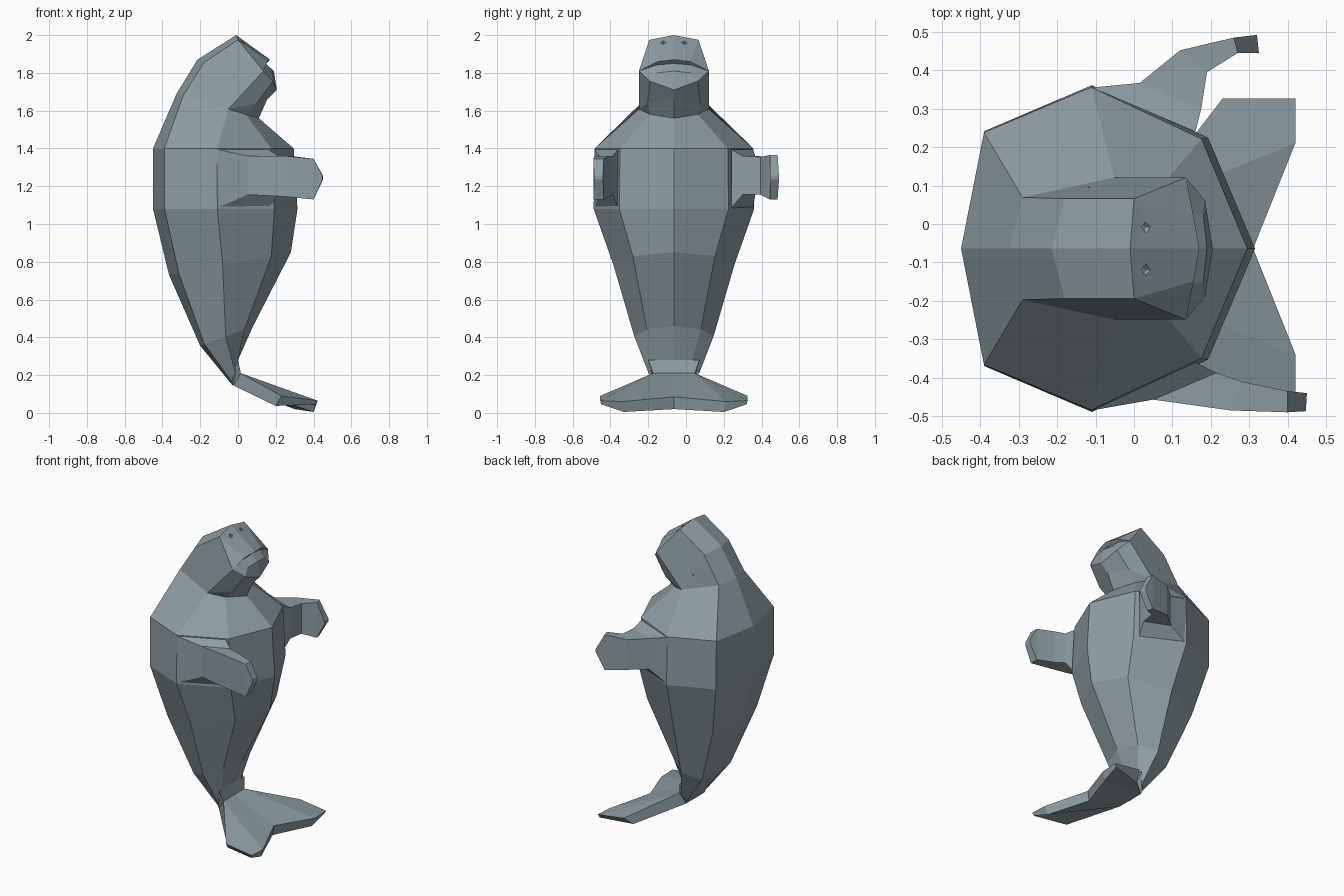
import bpy, bmesh
from mathutils import Vector

if "Cube" in bpy.data.objects:
    bpy.data.objects.remove(bpy.data.objects["Cube"])

MID = -.064  # y of the animal's symmetry plane


def material(name, rgb):
    mat = bpy.data.materials.new(name)
    mat.use_nodes = True
    mat.diffuse_color = (*rgb, 1)
    mat.node_tree.nodes["Principled BSDF"].inputs["Base Color"].default_value = (*rgb, 1)
    return mat


skin = material("grey_blue_skin", (.27, .335, .365))


def make(name, bm, y=0, mirror=False):
    """Turn a bmesh into a flat shaded object, mirrored across y when asked."""
    if mirror:
        geom = bm.verts[:] + bm.edges[:] + bm.faces[:]
        copy = bmesh.ops.duplicate(bm, geom=geom)["geom"]
        for v in copy:
            if isinstance(v, bmesh.types.BMVert):
                v.co.y = -v.co.y
        bmesh.ops.remove_doubles(bm, verts=bm.verts, dist=.0005)
    bmesh.ops.recalc_face_normals(bm, faces=bm.faces)
    mesh = bpy.data.meshes.new(name)
    bm.to_mesh(mesh)
    bm.free()
    mesh.materials.append(skin)
    obj = bpy.data.objects.new(name, mesh)
    obj.location.y = y
    bpy.context.collection.objects.link(obj)
    return obj


def skin_rings(bm, rings, closed):
    for a, b in zip(rings, rings[1:]):
        n = len(a)
        for i in range(n if closed else n - 1):
            j = (i + 1) % n
            bm.faces.new((a[i], a[j], b[j], b[i]))


# Body: half rings from back to belly, each from its two centre points
bm = bmesh.new()


def half_ring(back, front, width, side):
    back, front = (Vector((p[0], 0, p[1])) for p in (back, front))
    steps = ((0, 0), (.08, .72), (side, 1), (.84, .68), (1, 0))
    return [bm.verts.new(back.lerp(front, t) + Vector((0, h * width, 0))) for t, h in steps]


rings = [
    half_ring((-.325, 1.69), (.11, 1.56), .185, .63),
    half_ring((-.45, 1.4), (.295, 1.4), .42, .455),
    half_ring((-.45, 1.08), (.315, 1.08), .425, .445),
    half_ring((-.365, .73), (.28, .85), .32, .44),
    half_ring((-.2, .355), (.08, .46), .21, .48),
    half_ring((-.028, .145), (0, .28), .135, .5),
]
skin_rings(bm, rings, False)
bm.faces.new(rings[-1])

# Head: grows out of the neck ring, with an overhanging lip and a jaw
points = {
    "nape": (-.215, 0, 1.87), "nape_side": (-.18, .13, 1.855),
    "crown": (-.01, 0, 2), "crown_side": (0, .13, 1.975),
    "lip": (.17, 0, 1.87), "lip_side": (.155, .085, 1.86),
    "corner": (.135, .185, 1.81),
    "mouth": (.145, 0, 1.85), "mouth_side": (.14, .09, 1.842),
    "jaw": (.19, 0, 1.81), "jaw_side": (.18, .09, 1.8),
    "chin": (.205, 0, 1.71), "chin_side": (.185, .125, 1.755),
    "throat": (.155, 0, 1.66), "throat_side": (.1, .14, 1.64),
}
head = {k: bm.verts.new(p) for k, p in points.items()}
head.update(zip(("n_back", "n_rear", "n_side", "n_fore", "n_front"), rings[0]))
for line in (
    "n_back n_rear nape_side nape", "nape nape_side crown_side crown",
    "crown crown_side lip_side lip", "crown_side corner lip_side",
    "n_rear n_side corner crown_side nape_side",
    "lip lip_side mouth_side mouth", "lip_side corner mouth_side",
    "mouth mouth_side jaw_side jaw", "mouth_side corner chin_side jaw_side",
    "jaw jaw_side chin_side chin", "chin chin_side throat_side throat",
    "corner n_side throat_side chin_side", "n_side n_fore throat_side",
    "n_fore n_front throat throat_side",
):
    bm.faces.new([head[k] for k in line.split()])
body = make("body_and_head", bm, MID, True)


# Nostrils and eyes: small pits cut into the head
def pit(centre, normal, size):
    bpy.ops.mesh.primitive_cone_add(vertices=4, radius1=size * .3, radius2=size, depth=size,
                                    location=centre)
    cutter = bpy.context.object
    cutter.rotation_euler = Vector(normal).to_track_quat("Z", "Y").to_euler()
    cutter.hide_render = True
    mod = body.modifiers.new("pit", "BOOLEAN")
    mod.operation, mod.solver, mod.object = "DIFFERENCE", "EXACT", cutter
    bpy.context.view_layer.objects.active = body
    bpy.ops.object.modifier_apply(modifier="pit")
    bpy.data.objects.remove(cutter)


for s in (-1, 1):
    pit((.033, MID + s * .056, 1.963), (.6, 0, .8), .026)
    pit((-.12, MID + s * .165, 1.715), (-.1, s, .25), .014)

# Tail fluke: half outline above and below, joined by a rim
bm = bmesh.new()
above = [(0, 0, .28), (0, .135, .28), (.015, .11, .21), (.23, .39, .09),
         (.42, .39, .065), (.42, .275, .06), (.31, 0, .085), (.015, 0, .21)]
below = [(-.03, 0, .2), (-.03, .12, .2), (-.025, .1, .145), (.2, .33, .037),
         (.41, .385, .045), (.4, .265, .005), (.3, 0, .02), (-.025, 0, .145)]
top, low = ([bm.verts.new(p) for p in side] for side in (above, below))
for side in (top, low):
    for idx in ((0, 1, 2, 7), (7, 2, 5, 6), (2, 3, 4, 5)):
        bm.faces.new([side[i] for i in idx])
for i in range(6):
    bm.faces.new((top[i], top[i + 1], low[i + 1], low[i]))
make("tail_fluke", bm, MID, True)


# Flippers: rings of outer point, inner point, bottom and top height
def flipper(name, sections):
    bm = bmesh.new()
    loops = [[bm.verts.new((*p, z)) for p, z in ((o, hi), (i, hi), (i, lo), (o, lo))]
             for o, i, lo, hi in sections]
    skin_rings(bm, loops, True)
    bm.faces.new(loops[0])
    bm.faces.new(loops[-1])
    make(name, bm)


flipper("left_flipper", [
    ((-.11, .355), (.16, .24), 1.085, 1.395),
    ((.015, .367), (.175, .3), 1.155, 1.36),
    ((.12, .452), (.19, .395), 1.155, 1.355),
    ((.26, .485), (.27, .445), 1.13, 1.365),
    ((.32, .492), (.325, .445), 1.235, 1.255)])
flipper("right_flipper", [
    ((-.11, -.485), (.16, -.36), 1.085, 1.395),
    ((.05, -.457), (.215, -.387), 1.155, 1.36),
    ((.25, -.485), (.28, -.41), 1.145, 1.36),
    ((.4, -.49), (.4, -.435), 1.13, 1.345),
    ((.447, -.487), (.45, -.44), 1.235, 1.255)])
